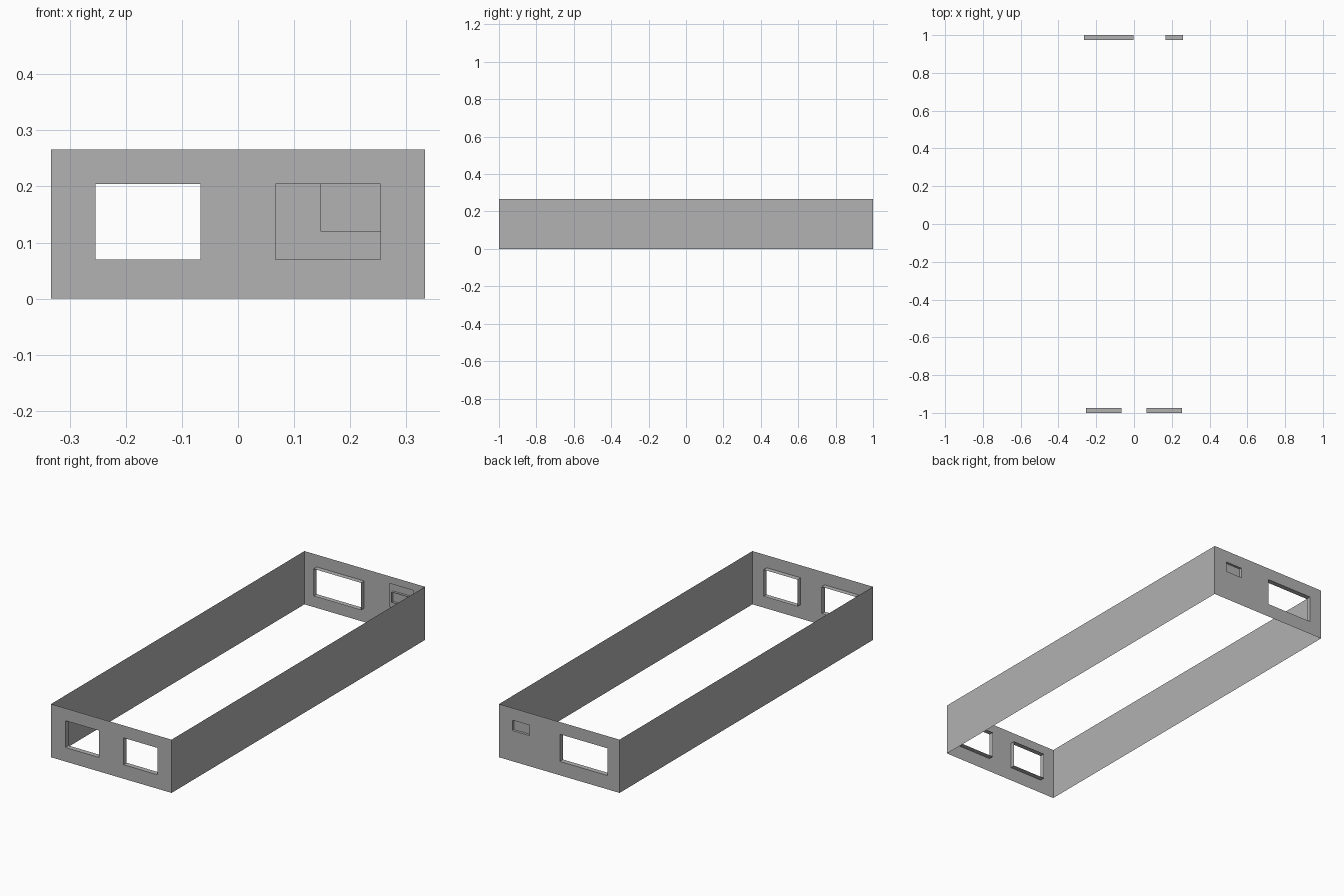
import bpy
import bmesh

cube = bpy.data.objects.get("Cube")
if cube:
    bpy.data.objects.remove(cube, do_unlink=True)

HALF_X, HALF_Y, HEIGHT, DEPTH = 0.333, 1.0, 0.266, 0.025

grey = bpy.data.materials.new("wall grey")
grey.use_nodes = True
colour = (0.445, 0.445, 0.445, 1)
grey.diffuse_color = colour
grey.node_tree.nodes["Principled BSDF"].inputs["Base Color"].default_value = colour


def sheet_object(name, quads):
    """Join quads into one thin-sheet object."""
    bm = bmesh.new()
    for quad in quads:
        bm.faces.new([bm.verts.new(p) for p in quad])
    bmesh.ops.remove_doubles(bm, verts=bm.verts, dist=0.0001)
    mesh = bpy.data.meshes.new(name)
    bm.to_mesh(mesh)
    bm.free()
    mesh.materials.append(grey)
    obj = bpy.data.objects.new(name, mesh)
    bpy.context.collection.objects.link(obj)
    return obj


def upright(x0, x1, z0, z1, y, facing):
    """Upright quad at depth y, facing -y (-1) or +y (1)."""
    quad = [(x0, y, z0), (x1, y, z0), (x1, y, z1), (x0, y, z1)]
    return quad if facing < 0 else quad[::-1]


def pierced_wall(name, y, facing, holes):
    """End wall split on the hole edges, with the hole cells left out."""
    xs = sorted({-HALF_X, HALF_X} | {v for h in holes for v in h[:2]})
    zs = sorted({0, HEIGHT} | {v for h in holes for v in h[2:]})
    quads = []
    for x0, x1 in zip(xs, xs[1:]):
        for z0, z1 in zip(zs, zs[1:]):
            cx, cz = (x0 + x1) / 2, (z0 + z1) / 2
            if not any(h[0] < cx < h[1] and h[2] < cz < h[3] for h in holes):
                quads.append(upright(x0, x1, z0, z1, y, facing))
    sheet_object(name, quads)


def reveal(name, hole, y, facing):
    """Four thin sides running inward from the edges of a hole."""
    x0, x1, z0, z1 = hole
    inner = y - facing * DEPTH
    ring = [(x0, z0), (x1, z0), (x1, z1), (x0, z1)]
    quads = []
    for (ax, az), (bx, bz) in zip(ring, ring[1:] + ring[:1]):
        quads.append([(ax, y, az), (bx, y, bz), (bx, inner, bz), (ax, inner, az)])
    sheet_object(name, quads)


# Long side walls
for side, label in ((1, "left"), (-1, "right")):
    x = side * HALF_X
    quad = [(x, -HALF_Y, 0), (x, HALF_Y, 0), (x, HALF_Y, HEIGHT), (x, -HALF_Y, HEIGHT)]
    sheet_object(label + "_wall", [quad if side > 0 else quad[::-1]])

# Front wall with a matching pair of windows
left_window = (0.067, 0.254, 0.07, 0.204)
right_window = (-0.254, -0.067, 0.07, 0.204)
pierced_wall("front_wall", -HALF_Y, -1, [left_window, right_window])
reveal("front_left_window_reveal", left_window, -HALF_Y, -1)
reveal("front_right_window_reveal", right_window, -HALF_Y, -1)

# Back wall with one wide window and one small vent
wide_window = (-0.265, -0.003, 0.069, 0.205)
vent = (0.166, 0.26, 0.153, 0.205)
pierced_wall("back_wall", HALF_Y, 1, [wide_window, vent])
reveal("back_window_reveal", wide_window, HALF_Y, 1)
reveal("back_vent_reveal", vent, HALF_Y, 1)

# Cover plate closing the vent just inside the back wall
sheet_object("vent_cover", [upright(0.147, 0.279, 0.12, 0.24, HALF_Y - DEPTH / 2, -1)])
